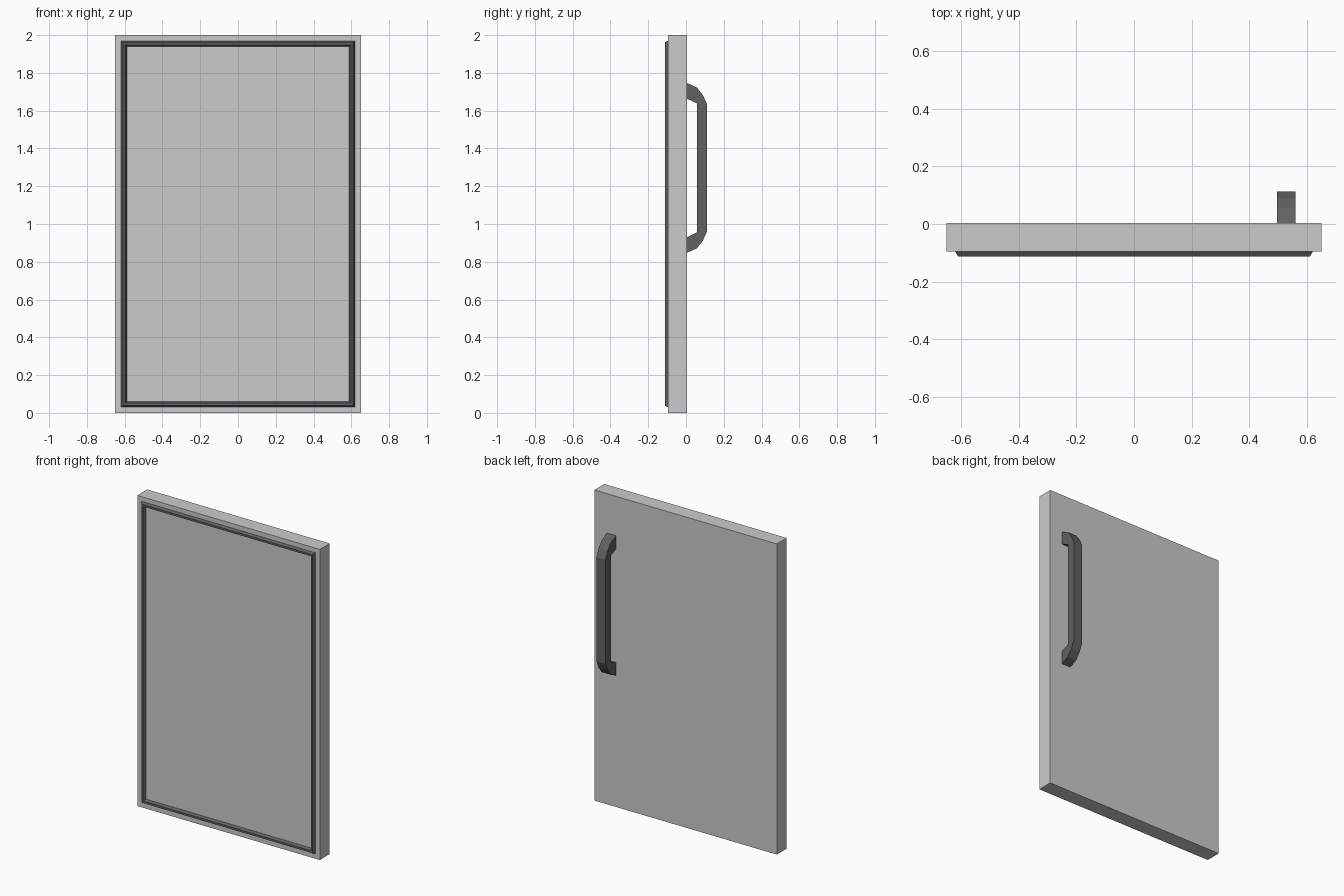
import bpy, bmesh

if "Cube" in bpy.data.objects:
    bpy.data.objects.remove(bpy.data.objects["Cube"])

BACK, FRONT = 0.004, -0.096      # door faces in y
GASKET_FRONT = -0.112

dark = bpy.data.materials.new("dark_grey")
dark.diffuse_color = (0.12, 0.12, 0.12, 1)
dark.use_nodes = True
dark.node_tree.nodes["Principled BSDF"].inputs["Base Color"].default_value = dark.diffuse_color


def finish(name, bm, mat=None):
    bmesh.ops.recalc_face_normals(bm, faces=bm.faces)
    me = bpy.data.meshes.new(name)
    bm.to_mesh(me)
    bm.free()
    ob = bpy.data.objects.new(name, me)
    bpy.context.collection.objects.link(ob)
    if mat:
        me.materials.append(mat)
    return ob


# Door slab
bm = bmesh.new()
bmesh.ops.create_cube(bm, size=1)
bmesh.ops.scale(bm, vec=(1.3, BACK - FRONT, 2), verts=bm.verts)
bmesh.ops.translate(bm, vec=(0, (BACK + FRONT) / 2, 1), verts=bm.verts)
finish("door_panel", bm)

# Gasket: trapezoid section swept round a mitred rectangle
bm = bmesh.new()
section = [(0, FRONT), (0.009, GASKET_FRONT), (0.022, GASKET_FRONT), (0.031, FRONT)]
rings = []
for inset, y in section:
    hx, hz = 0.619 - inset, 0.97 - inset
    rings.append([bm.verts.new((sx * hx, y, 1 + sz * hz))
                  for sx, sz in ((-1, -1), (1, -1), (1, 1), (-1, 1))])
for i in range(4):
    a, b = rings[i], rings[(i + 1) % 4]
    for k in range(4):
        n = (k + 1) % 4
        bm.faces.new((a[k], a[n], b[n], b[k]))
finish("seal_gasket", bm, dark)

# Pull handle: mirrored side profile (y, height from handle centre), extruded in x
MID = 1.297
outer = [(BACK, 0.45), (0.057, 0.426), (0.089, 0.386), (0.112, 0.335)]
inner = [(BACK, 0.367), (0.057, 0.342)]
outer += [(y, -h) for y, h in reversed(outer)]
inner += [(y, -h) for y, h in reversed(inner)]
bm = bmesh.new()
profile = [bm.verts.new((0.495, y, MID + h)) for y, h in outer + inner[::-1]]
face = bm.faces.new(profile)
ext = bmesh.ops.extrude_face_region(bm, geom=[face])
bmesh.ops.translate(bm, vec=(0.064, 0, 0),
                    verts=[v for v in ext["geom"] if isinstance(v, bmesh.types.BMVert)])
finish("pull_handle", bm, dark)
